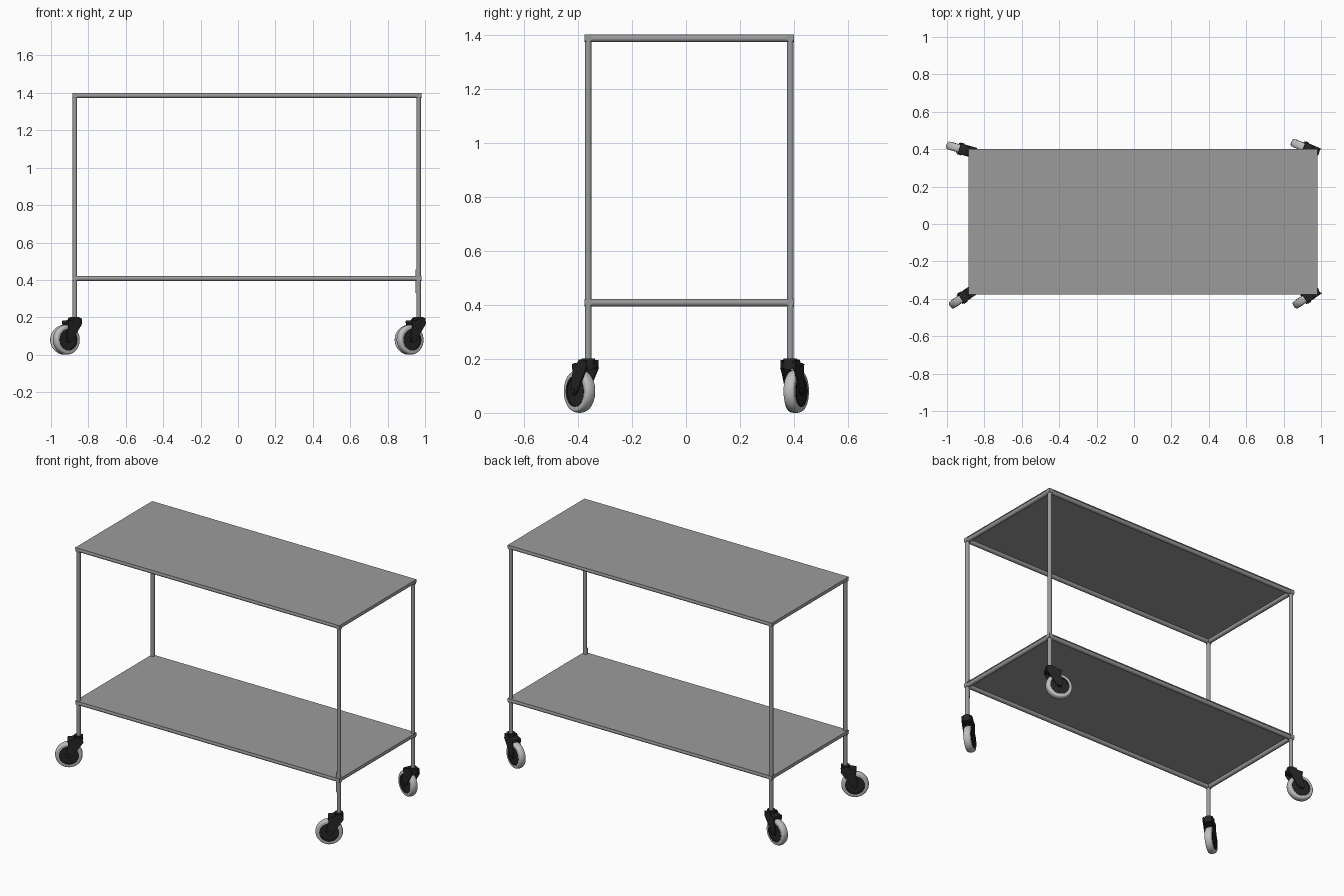
import bpy, bmesh, math
from mathutils import Vector, Matrix

cube = bpy.data.objects.get("Cube")
if cube:
    bpy.data.objects.remove(cube, do_unlink=True)


def material(name, value, rough):
    m = bpy.data.materials.new(name)
    m.use_nodes = True
    m.diffuse_color = (value, value, value, 1)
    node = m.node_tree.nodes["Principled BSDF"]
    node.inputs["Base Color"].default_value = (value, value, value, 1)
    node.inputs["Roughness"].default_value = rough
    return m


STEEL = material("steel grey", 0.33, 0.5)
RUBBER = material("light grey rubber", 0.52, 0.6)
BLACK = material("black plastic", 0.018, 0.5)


def finish(bm, name, mat, matrix=Matrix(), smooth=True):
    bmesh.ops.recalc_face_normals(bm, faces=bm.faces)
    mesh = bpy.data.meshes.new(name)
    bm.to_mesh(mesh)
    bm.free()
    mesh.materials.append(mat)
    obj = bpy.data.objects.new(name, mesh)
    bpy.context.collection.objects.link(obj)
    obj.matrix_world = matrix
    if smooth:
        bpy.ops.object.select_all(action='DESELECT')
        obj.select_set(True)
        bpy.context.view_layer.objects.active = obj
        bpy.ops.object.shade_smooth_by_angle(angle=math.radians(35))
    return obj


def tube(name, a, b, r, mat, matrix=Matrix(), sides=24):
    a, b = Vector(a), Vector(b)
    d = b - a
    turn = d.to_track_quat('Z', 'Y').to_matrix().to_4x4()
    bm = bmesh.new()
    bmesh.ops.create_cone(bm, cap_ends=True, segments=sides, radius1=r, radius2=r,
                          depth=d.length, matrix=Matrix.Translation((a + b) / 2) @ turn)
    return finish(bm, name, mat, matrix)


def box(name, lo, hi, mat, matrix=Matrix(), bevel=0.0):
    lo, hi = Vector(lo), Vector(hi)
    bm = bmesh.new()
    bmesh.ops.create_cube(bm, size=1, matrix=Matrix.Translation((lo + hi) / 2)
                          @ Matrix.Diagonal((*(hi - lo), 1)))
    if bevel:
        bmesh.ops.bevel(bm, geom=bm.edges[:], offset=bevel, segments=2,
                        affect='EDGES', profile=0.5)
    return finish(bm, name, mat, matrix)


def plate(name, outline, y0, y1, mat, matrix):
    """Extrude an x-z outline along y."""
    bm = bmesh.new()
    face = bm.faces.new([bm.verts.new((x, y0, z)) for x, z in outline])
    ext = bmesh.ops.extrude_face_region(bm, geom=[face])
    moved = [v for v in ext["geom"] if isinstance(v, bmesh.types.BMVert)]
    bmesh.ops.translate(bm, verts=moved, vec=(0, y1 - y0, 0))
    return finish(bm, name, mat, matrix, smooth=False)


def lathe(name, profile, mat, matrix, closed=True):
    """Spin a closed (radius, y) profile around the y axis."""
    bm = bmesh.new()
    verts = [bm.verts.new((r, y, 0)) for r, y in profile]
    edges = [bm.edges.new((verts[i], verts[(i + 1) % len(verts)]))
             for i in range(len(verts))]
    bmesh.ops.spin(bm, geom=verts + edges, cent=(0, 0, 0), axis=(0, 1, 0),
                   angle=math.tau, steps=48)
    bmesh.ops.remove_doubles(bm, verts=bm.verts, dist=1e-5)
    return finish(bm, name, mat, matrix)


# Frame limits
X0, X1, Y0, Y1 = -0.886, 0.98, -0.376, 0.4
R = 0.014

# Shelves: a thin sheet lying on a frame of round rails
for label, top in (("upper", 1.4), ("lower", 0.422)):
    box(label + "_shelf_sheet", (X0, Y0, top - 0.006), (X1, Y1, top), STEEL)
    z = top - R
    for side, y in (("front", Y0 + R), ("back", Y1 - R)):
        tube(f"{label}_{side}_rail", (X0, y, z), (X1, y, z), R, STEEL)
    for side, x in (("right", X0 + R), ("left", X1 - R)):
        tube(f"{label}_{side}_rail", (x, Y0, z), (x, Y1, z), R, STEEL)


def caster(name, x, y, degrees):
    base = Matrix.Translation((x, y, 0)) @ Matrix.Rotation(math.radians(degrees), 4, 'Z')
    trail, r = 0.056, 0.08
    axle = base @ Matrix.Translation((trail, 0, r))
    # Tyre with a rounded tread
    half, inner = 0.021, 0.057
    tread = [(0.07 + 0.01 * math.cos(a), half * math.sin(a))
             for a in (math.radians(d) for d in range(-90, 91, 15))]
    lathe(name + "_tyre", [(inner, -half)] + tread + [(inner, half)], RUBBER, axle)
    # Dark wheel disc with raised rim and hub
    tube(name + "_disc", (0, -0.019, 0), (0, 0.019, 0), 0.059, BLACK, axle, 40)
    lathe(name + "_rim", [(0.05, -0.022), (0.058, -0.022), (0.058, 0.022), (0.05, 0.022)],
          BLACK, axle)
    tube(name + "_axle", (0, -0.033, 0), (0, 0.033, 0), 0.011, BLACK, axle)
    # Fork arms on both sides of the wheel
    arm = [(-0.024, 0.195), (-0.027, 0.165), (0.005, 0.12), (0.036, 0.075),
           (0.05, 0.064), (0.066, 0.066), (0.074, 0.082), (0.068, 0.12),
           (0.06, 0.15), (0.064, 0.18), (0.03, 0.185), (0.02, 0.198)]
    for side, s in (("a", -1), ("b", 1)):
        plate(f"{name}_fork_arm_{side}", arm, s * 0.023, s * 0.029, BLACK, base)
    # Crown over the wheel and the swivel collar under the leg
    box(name + "_crown", (-0.022, -0.028, 0.164), (0.064, 0.028, 0.184), BLACK, base, 0.005)
    tube(name + "_collar", (0, 0, 0.16), (0, 0, 0.202), 0.025, BLACK, base)


# Legs and swivelled casters
for name, x, y, angle in (("front_right", X0 + R, Y0 + R, 215),
                          ("back_right", X0 + R, Y1 - R, 164),
                          ("front_left", X1 - R, Y0 + R, 215),
                          ("back_left", X1 - R, Y1 - R, 157)):
    tube(name + "_leg", (x, y, 0.19), (x, y, 1.39), 0.0125, STEEL)
    caster(name + "_caster", x, y, angle)

# Short sleeve on the lower part of one leg
tube("front_left_leg_sleeve", (X1 - R - 0.005, Y0 + R, 0.33),
     (X1 - R - 0.005, Y0 + R, 0.455), 0.0125, STEEL)
